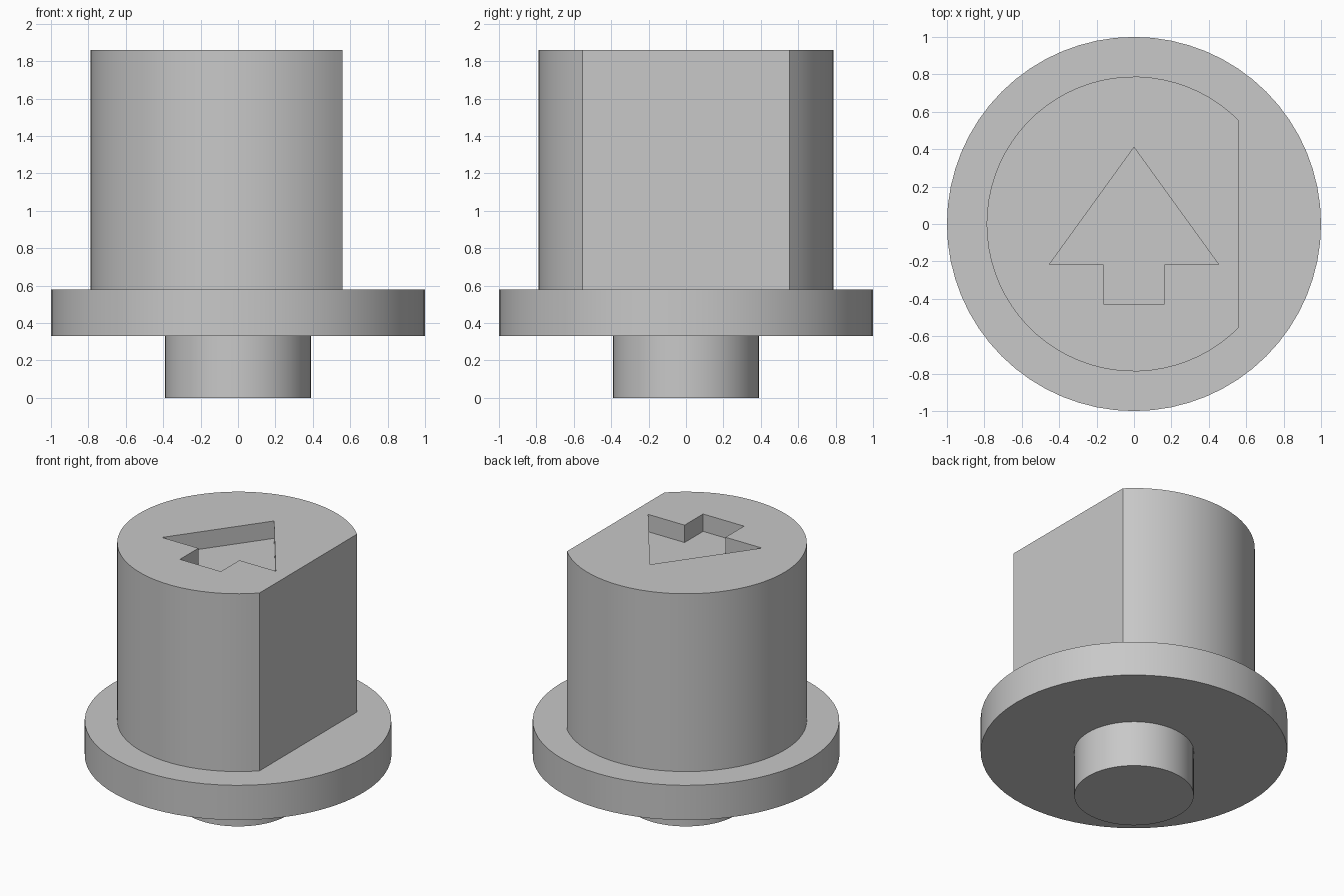
import bpy
import bmesh
from math import sin, cos, acos, tau

old = bpy.data.objects.get("Cube")
if old:
    bpy.data.objects.remove(old, do_unlink=True)

GREY = (0.58, 0.58, 0.58, 1)
grey = bpy.data.materials.new("plain grey")
grey.use_nodes = True
grey.diffuse_color = GREY
grey.node_tree.nodes["Principled BSDF"].inputs["Base Color"].default_value = GREY


def prism(name, outline, z0, z1):
    """Extrude a counter-clockwise xy outline from z0 to z1."""
    bm = bmesh.new()
    base = bm.faces.new([bm.verts.new((x, y, z0)) for x, y in outline])
    top = bmesh.ops.extrude_face_region(bm, geom=[base], use_keep_orig=True)["geom"]
    bmesh.ops.translate(bm, vec=(0, 0, z1 - z0),
                        verts=[g for g in top if isinstance(g, bmesh.types.BMVert)])
    bmesh.ops.recalc_face_normals(bm, faces=bm.faces)
    mesh = bpy.data.meshes.new(name)
    bm.to_mesh(mesh)
    bm.free()
    mesh.materials.append(grey)
    obj = bpy.data.objects.new(name, mesh)
    bpy.context.collection.objects.link(obj)
    return obj


def arc(radius, start, end, steps):
    return [(radius * cos(start + (end - start) * i / steps),
             radius * sin(start + (end - start) * i / steps)) for i in range(steps + 1)]


def smooth(obj):
    bpy.ops.object.select_all(action="DESELECT")
    obj.select_set(True)
    bpy.context.view_layer.objects.active = obj
    bpy.ops.object.shade_smooth_by_angle(angle=0.5)


# Round pin and flange
pin = prism("bottom_pin", arc(0.39, 0, tau, 64)[:-1], 0, 0.33)
flange = prism("flange", arc(1.0, 0, tau, 64)[:-1], 0.33, 0.58)

# Body with a flat on one side
RADIUS, FLAT_X, TOP = 0.788, 0.56, 1.86
a = acos(FLAT_X / RADIUS)
body = prism("flatted_body", arc(RADIUS, a, tau - a, 56), 0.58, TOP)

# Arrow recess in the top
half = [(0.163, -0.427), (0.163, -0.217), (0.453, -0.217)]
arrow = half + [(0, 0.41)] + [(-x, y) for x, y in reversed(half)]
cutter = prism("arrow_cutter", arrow, TOP - 0.125, TOP + 0.2)
cutter.hide_render = True
cut = body.modifiers.new("arrow_recess", "BOOLEAN")
cut.operation = "DIFFERENCE"
cut.solver = "EXACT"
cut.object = cutter
bpy.context.view_layer.objects.active = body
bpy.ops.object.modifier_apply(modifier=cut.name)
bpy.data.objects.remove(cutter, do_unlink=True)

for part in (pin, flange, body):
    smooth(part)
